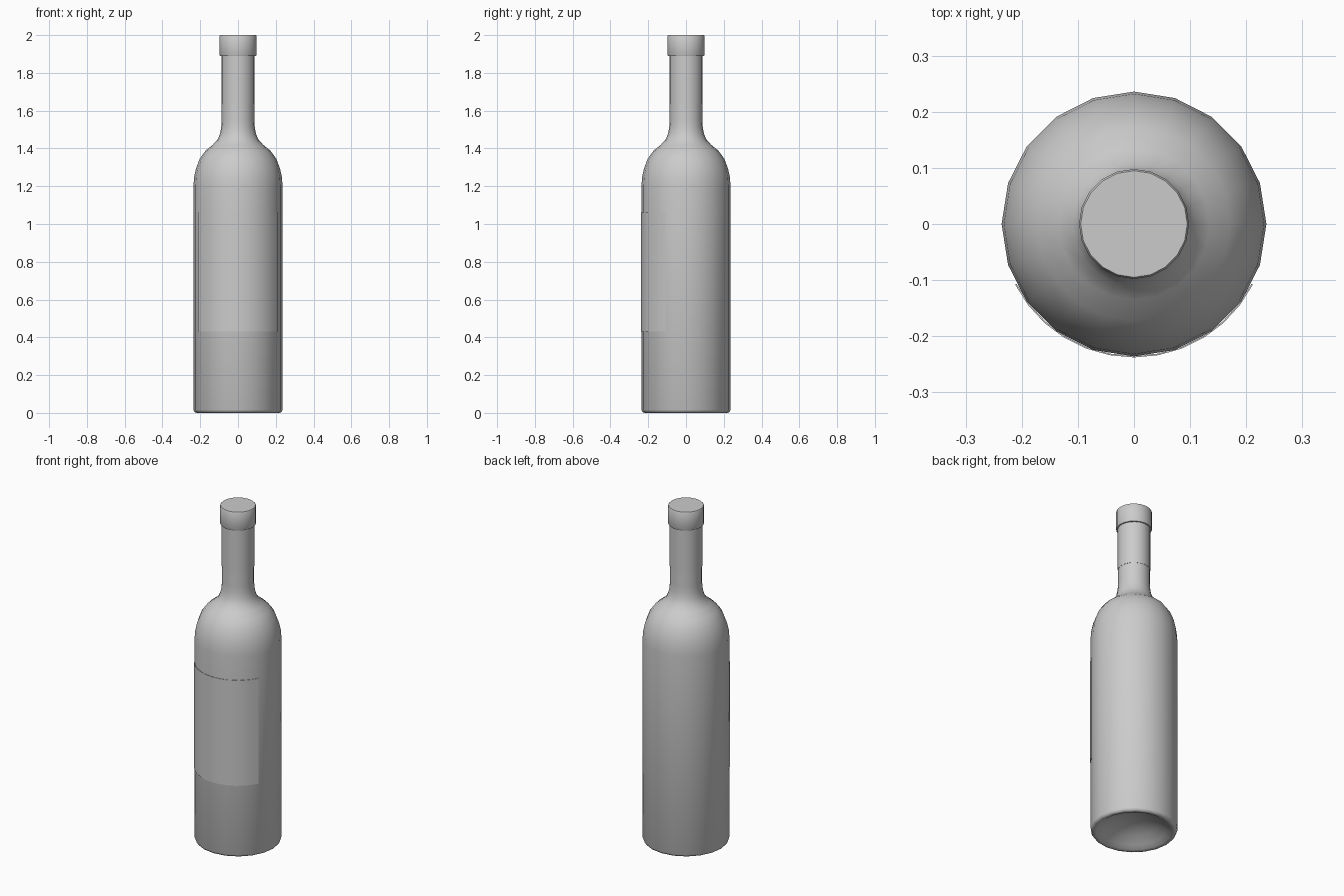
import bpy, bmesh, math

if "Cube" in bpy.data.objects:
    bpy.data.objects.remove(bpy.data.objects["Cube"])

SIDES = 20


def sweep(name, profile, start=0.0, end=360.0, steps=SIDES, sharp=35):
    """Revolve (radius, z) points about z; radius 0 makes a pole."""
    full = abs(end - start) >= 360
    count = steps if full else steps + 1
    bm = bmesh.new()
    rings = []
    for r, z in profile:
        if r == 0:
            rings.append([bm.verts.new((0, 0, z))] * count)
            continue
        ring = []
        for i in range(count):
            a = math.radians(start + (end - start) * i / steps)
            ring.append(bm.verts.new((r * math.cos(a), r * math.sin(a), z)))
        rings.append(ring)
    for low, high in zip(rings, rings[1:]):
        for i in range(steps):
            j = (i + 1) % count
            corners = list(dict.fromkeys((low[i], low[j], high[j], high[i])))
            bm.faces.new(corners)
    mesh = bpy.data.meshes.new(name)
    bm.to_mesh(mesh)
    bm.free()
    obj = bpy.data.objects.new(name, mesh)
    bpy.context.collection.objects.link(obj)
    bpy.ops.object.select_all(action='DESELECT')
    obj.select_set(True)
    bpy.context.view_layer.objects.active = obj
    bpy.ops.object.shade_smooth_by_angle(angle=math.radians(sharp))
    return obj


# Glass body with hollow base, rounded shoulder and neck
sweep("bottle", [
    (0, 0.08), (0.07, 0.072), (0.13, 0.05), (0.18, 0.02), (0.205, 0.004),
    (0.218, 0), (0.23, 0.004), (0.236, 0.016),
    (0.236, 1.2), (0.232, 1.25), (0.222, 1.295), (0.203, 1.345),
    (0.172, 1.388), (0.135, 1.418), (0.109, 1.445), (0.096, 1.475),
    (0.089, 1.51), (0.087, 1.55), (0.087, 1.9)], sharp=60)

# Foil sleeve around the upper neck
sweep("neck_sleeve", [(0.087, 1.635), (0.0885, 1.635), (0.0885, 1.895)])

# Collar and closed top
sweep("cap", [(0.086, 1.89), (0.096, 1.89), (0.098, 1.894),
              (0.098, 1.995), (0.095, 2.0), (0, 2.0)])

# Paper label wrapped round the front
sweep("label", [(0.235, 0.43), (0.2378, 0.43), (0.2378, 1.06), (0.235, 1.06)],
      start=-153, end=-27, steps=12)
